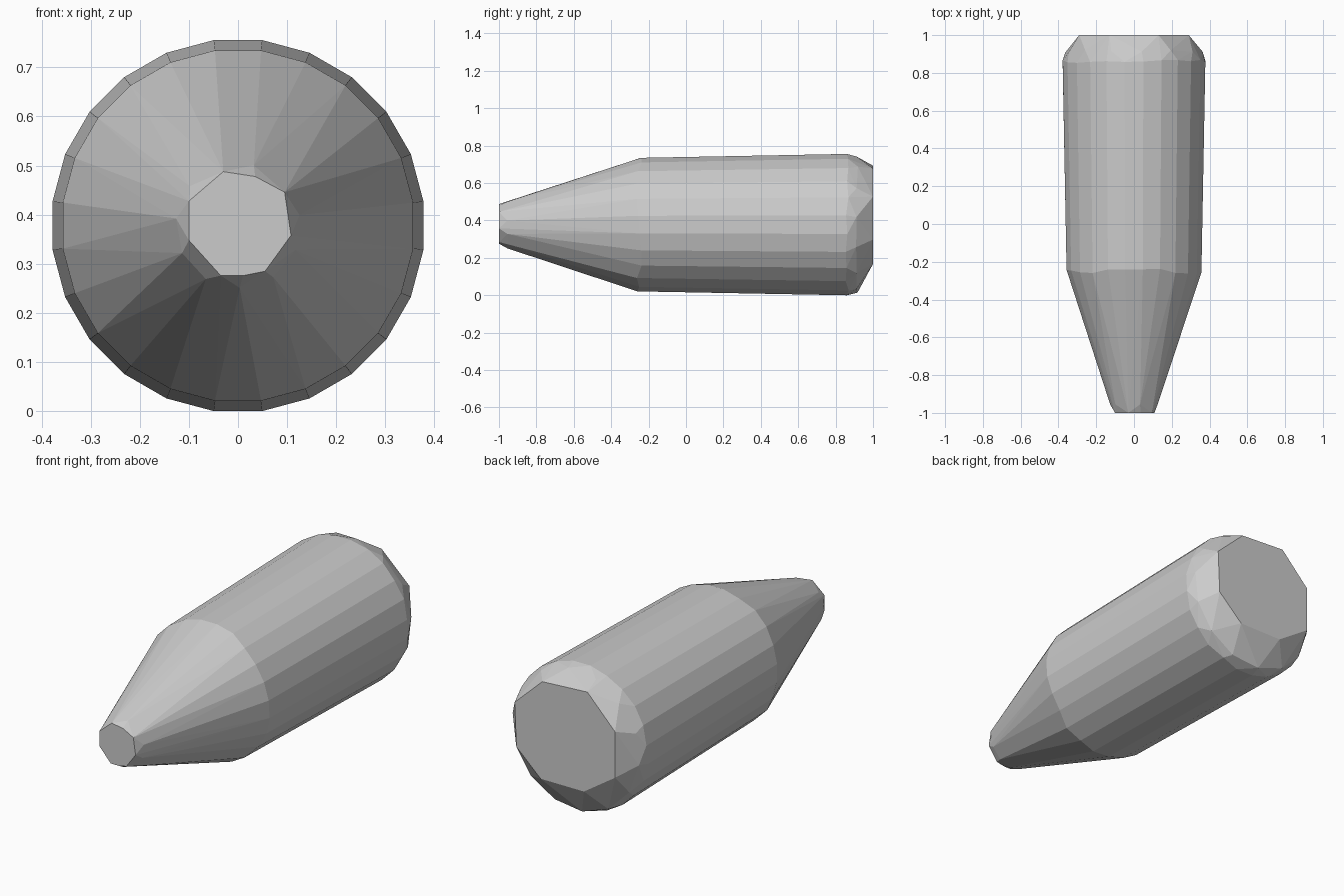
import bpy, bmesh, math, random

if "Cube" in bpy.data.objects:
    bpy.data.objects.remove(bpy.data.objects["Cube"])

random.seed(4)
CZ = 0.38
bm = bmesh.new()


def ring(y, r, n, turn=0.0, wobble=0.0):
    """Ring of points around the long axis, slightly staggered along it."""
    for i in range(n):
        a = 2 * math.pi * (i + turn) / n
        dy = random.uniform(-wobble, wobble)
        bm.verts.new((r * math.cos(a), y + dy, CZ + r * math.sin(a)))


# blunt front tip: small uneven flat
tip = [(-.10, .43), (-.03, .49), (.035, .48), (.095, .448), (.108, .36),
       (.055, .287), (.01, .278), (-.035, .278), (-.10, .35)]
for x, z in tip:
    bm.verts.new((x, -1.0, z))
ring(-0.955, 0.127, 11, 0.3)

# cone shoulder, then slightly flaring barrel
ring(-0.25, 0.360, 24, 0.5, 0.015)
ring(0.86, 0.381, 24, 0.5, 0.01)
ring(0.915, 0.366, 14, 0.25, 0.008)

# uneven flat rear end
cap = [(.29, .53), (.13, .68), (-.13, .695), (-.29, .53), (-.29, .29),
       (-.11, .17), (.14, .17), (.28, .30)]
for x, z in cap:
    bm.verts.new((x, 1.0, z))

# faceted skin over the rings
res = bmesh.ops.convex_hull(bm, input=bm.verts[:])
loose = [v for v in bm.verts if not v.link_faces]
bmesh.ops.delete(bm, geom=loose, context='VERTS')
bmesh.ops.dissolve_limit(bm, angle_limit=math.radians(1), verts=bm.verts[:], edges=bm.edges[:])
bmesh.ops.recalc_face_normals(bm, faces=bm.faces[:])

# set flush on the ground and centred
lo = min(v.co.z for v in bm.verts)
for v in bm.verts:
    v.co.z -= lo

me = bpy.data.meshes.new("tapered_body")
bm.to_mesh(me)
bm.free()
bpy.context.collection.objects.link(bpy.data.objects.new("tapered_body", me))
